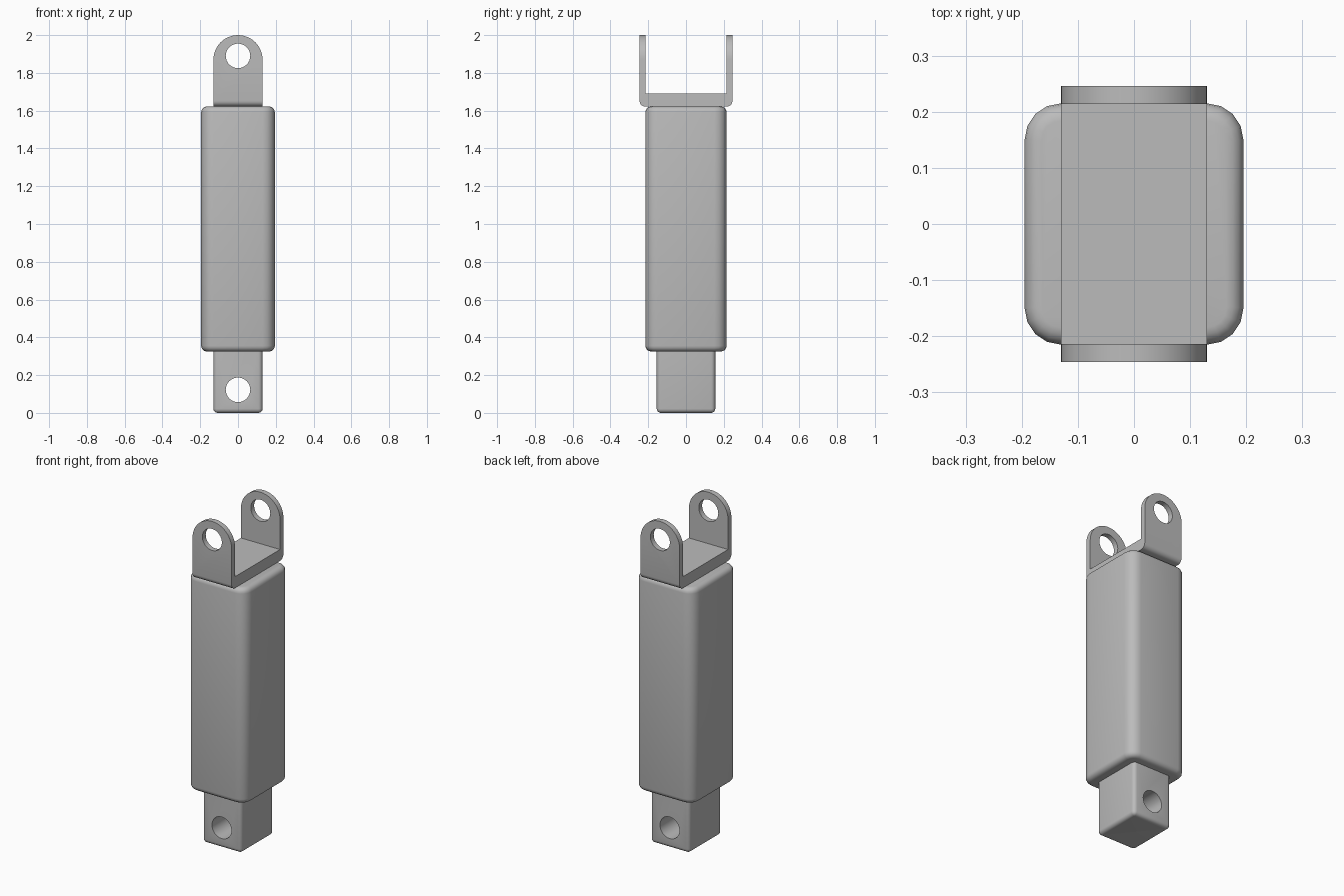
import bpy
import bmesh
from math import sin, cos, pi, radians
from mathutils import Matrix, Vector

cube = bpy.data.objects.get("Cube")
if cube:
    bpy.data.objects.remove(cube, do_unlink=True)

grey = bpy.data.materials.new("grey metal")
grey.use_nodes = True
colour = (0.5, 0.5, 0.5, 1)
grey.diffuse_color = colour
grey.node_tree.nodes["Principled BSDF"].inputs["Base Color"].default_value = colour


def make_object(name, bm):
    bmesh.ops.recalc_face_normals(bm, faces=bm.faces[:])
    mesh = bpy.data.meshes.new(name)
    bm.to_mesh(mesh)
    bm.free()
    mesh.materials.append(grey)
    ob = bpy.data.objects.new(name, mesh)
    bpy.context.collection.objects.link(ob)
    return ob


def activate(ob):
    bpy.ops.object.select_all(action='DESELECT')
    ob.select_set(True)
    bpy.context.view_layer.objects.active = ob


def rounded_block(name, half_x, half_y, low, high, corner, rim, round_top=True):
    """Box with rounded upright corners, then rounded rims."""
    bm = bmesh.new()
    size = Matrix.Diagonal((2 * half_x, 2 * half_y, high - low, 1))
    bmesh.ops.create_cube(bm, size=1, matrix=Matrix.Translation((0, 0, (low + high) / 2)) @ size)
    upright = [e for e in bm.edges if abs(e.verts[0].co.z - e.verts[1].co.z) > 0.01]
    bmesh.ops.bevel(bm, geom=upright, offset=corner, segments=4, profile=0.5, affect='EDGES')
    levels = [low, high] if round_top else [low]
    rims = [e for e in bm.edges
            if any(all(abs(v.co.z - z) < 0.0001 for v in e.verts) for z in levels)]
    bmesh.ops.bevel(bm, geom=rims, offset=rim, segments=4, profile=0.5, affect='EDGES')
    return make_object(name, bm)


def prism(name, points, along):
    """Close a loop of points and extrude it along a vector."""
    bm = bmesh.new()
    face = bm.faces.new([bm.verts.new(p) for p in points])
    new = bmesh.ops.extrude_face_region(bm, geom=[face])["geom"]
    bmesh.ops.translate(bm, vec=Vector(along),
                        verts=[g for g in new if isinstance(g, bmesh.types.BMVert)])
    return make_object(name, bm)


def arc(cx, cz, radius, start, end, steps):
    angles = [start + (end - start) * i / steps for i in range(steps + 1)]
    return [(cx + radius * cos(a), cz + radius * sin(a)) for a in angles]


def apply_boolean(ob, cutter, operation):
    mod = ob.modifiers.new("cut", 'BOOLEAN')
    mod.operation = operation
    mod.object = cutter
    mod.solver = 'EXACT'
    activate(ob)
    bpy.ops.object.modifier_apply(modifier=mod.name)
    bpy.data.objects.remove(cutter, do_unlink=True)


def drill(ob, z, radius=0.065):
    ring = arc(0, z, radius, 0, 2 * pi, 32)[:-1]
    apply_boolean(ob, prism("drill", [(x, -0.5, h) for x, h in ring], (0, 1, 0)), 'DIFFERENCE')


# Main housing
housing = rounded_block("housing", 0.195, 0.215, 0.325, 1.622, 0.065, 0.03)

# Lower mounting block with pin hole
lower_mount = rounded_block("lower_mount", 0.13, 0.155, 0, 0.36, 0.022, 0.022, False)
drill(lower_mount, 0.122)

# Upper fork: U-shaped side profile trimmed to a round-topped front outline
outer, inner, base, floor, bend = 0.246, 0.214, 1.622, 1.69, 0.03
right = arc(outer - bend, base + bend, bend, -pi / 2, 0, 5) + [
    (outer, 2.1), (inner, 2.1), (inner, floor)]
profile = right + [(-y, z) for y, z in reversed(right)]
fork = prism("upper_fork", [(-0.2, y, z) for y, z in profile], (0.4, 0, 0))
outline = [(-0.13, 1.5), (0.13, 1.5)] + arc(0, 1.87, 0.13, 0, pi, 24)
apply_boolean(fork, prism("outline", [(x, -0.5, z) for x, z in outline], (0, 1, 0)), 'INTERSECT')
drill(fork, 1.89)

for ob in (housing, lower_mount, fork):
    activate(ob)
    bpy.ops.object.shade_smooth_by_angle(angle=radians(30))
